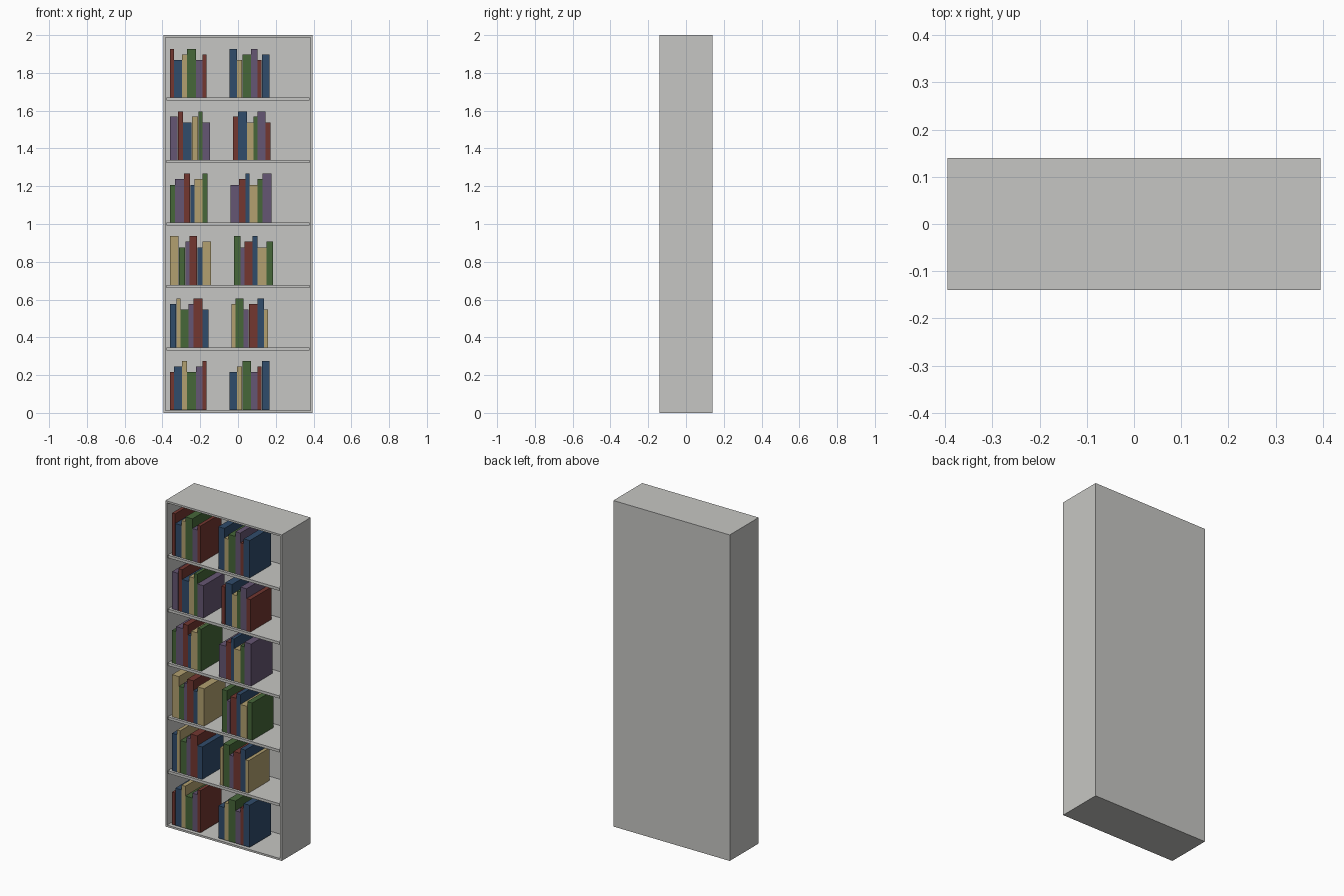
import bpy
import bmesh
from mathutils import Vector

cube = bpy.data.objects.get("Cube")
if cube:
    bpy.data.objects.remove(cube, do_unlink=True)

WIDTH, DEPTH, HEIGHT = 0.79, 0.28, 2.0
BOARD = 0.0165
ROWS = 6
PITCH = (HEIGHT - BOARD) / ROWS
FRONT = -DEPTH / 2


def material(name, rgb):
    linear = [(c / 255 / 12.92) if c < 11 else ((c / 255 + 0.055) / 1.055) ** 2.4 for c in rgb]
    mat = bpy.data.materials.new(name)
    mat.use_nodes = True
    mat.diffuse_color = (*linear, 1)
    mat.node_tree.nodes["Principled BSDF"].inputs["Base Color"].default_value = (*linear, 1)
    return mat


def box(name, low, high, mat, edit=None):
    low, high = Vector(low), Vector(high)
    bm = bmesh.new()
    bmesh.ops.create_cube(bm, size=1)
    for v in bm.verts:
        v.co = Vector([l + (c + 0.5) * (h - l) for l, c, h in zip(low, v.co, high)])
    bm.normal_update()
    if edit:
        edit(bm)
    mesh = bpy.data.meshes.new(name)
    bm.to_mesh(mesh)
    bm.free()
    mesh.materials.append(mat)
    obj = bpy.data.objects.new(name, mesh)
    bpy.context.collection.objects.link(obj)
    return obj


def hollow_front(bm):
    front = [f for f in bm.faces if f.normal.y < -0.9]
    bmesh.ops.inset_region(bm, faces=front, thickness=BOARD)
    bmesh.ops.inset_region(bm, faces=front, thickness=0, depth=-(DEPTH - BOARD))


grey = material("light grey", (198, 198, 195))
covers = [
    material("dark red", (115, 55, 48)),
    material("navy blue", (48, 76, 107)),
    material("tan", (178, 160, 112)),
    material("green", (70, 103, 57)),
    material("purple", (101, 86, 115)),
]

# Open-fronted case
box("case", (-WIDTH / 2, FRONT, 0), (WIDTH / 2, -FRONT, HEIGHT), grey, hollow_front)

# Inner shelves, flush with the front
inner = WIDTH / 2 - BOARD
for row in range(1, ROWS):
    z = row * PITCH
    box(f"shelf_{row}", (-inner, FRONT, z), (inner, -FRONT - BOARD, z + BOARD), grey)

# Two groups of books per shelf, cycling thickness, height and colour
THICK = [0.022, 0.042, 0.027, 0.047, 0.034]
TALL = [0.199, 0.229, 0.258]
for row in range(ROWS):
    floor = row * PITCH + BOARD
    x = -0.36
    for group in range(2):
        for k in range(6):
            w = THICK[(k - row + group) % 5]
            top = floor + TALL[(row + k) % 3]
            box(f"book_{row + 1}_{group + 1}_{k + 1}", (x, FRONT + 0.015, floor),
                (x + w - 0.001, FRONT + 0.22, top), covers[(row + group + k) % 5])
            x += w
        x += 0.12
